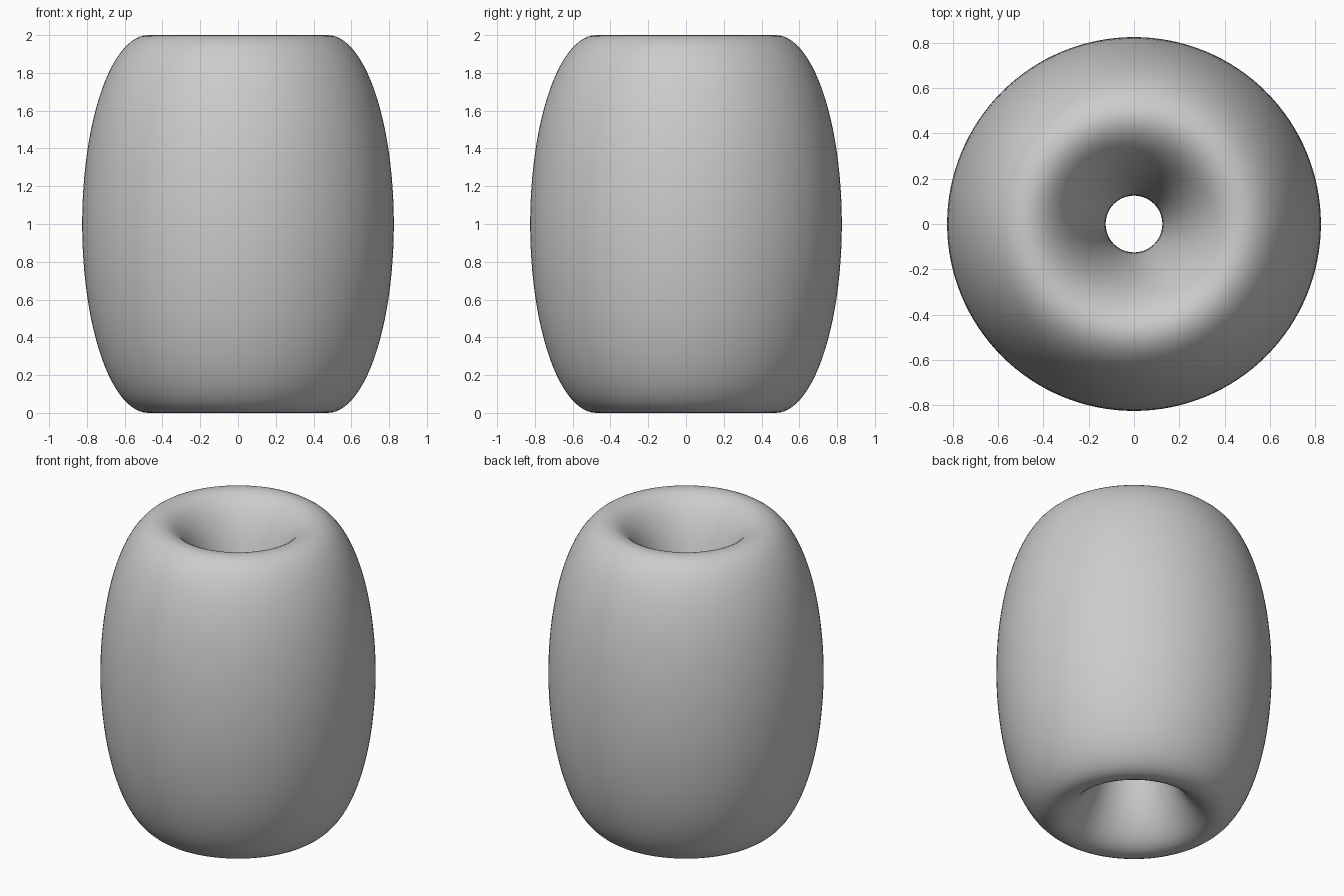
import bpy
import bmesh
from math import cos, sin, tau

cube = bpy.data.objects.get("Cube")
if cube:
    bpy.data.objects.remove(cube, do_unlink=True)

RING_RADIUS = 0.475   # distance from axis to the rim
TUBE_WIDTH = 0.35     # horizontal half-size of the tube
TUBE_HEIGHT = 1.0     # vertical half-size of the tube
SEGMENTS, SIDES = 128, 96

grey = bpy.data.materials.new("light_grey")
grey.use_nodes = True
colour = (0.6, 0.6, 0.6, 1)
grey.diffuse_color = colour
grey.node_tree.nodes["Principled BSDF"].inputs["Base Color"].default_value = colour

# Stretched ring: an elliptical section swept round the vertical axis
bm = bmesh.new()
rings = []
for i in range(SEGMENTS):
    turn = tau * i / SEGMENTS
    ring = []
    for j in range(SIDES):
        a = tau * j / SIDES
        r = RING_RADIUS + TUBE_WIDTH * cos(a)
        z = TUBE_HEIGHT * (1 + sin(a))
        ring.append(bm.verts.new((r * cos(turn), r * sin(turn), z)))
    rings.append(ring)

for i in range(SEGMENTS):
    here, after = rings[i], rings[(i + 1) % SEGMENTS]
    for j in range(SIDES):
        k = (j + 1) % SIDES
        bm.faces.new((here[j], after[j], after[k], here[k])).smooth = True
bmesh.ops.recalc_face_normals(bm, faces=bm.faces)

mesh = bpy.data.meshes.new("stretched_ring")
bm.to_mesh(mesh)
bm.free()
mesh.materials.append(grey)
body = bpy.data.objects.new("stretched_ring", mesh)
bpy.context.collection.objects.link(body)
